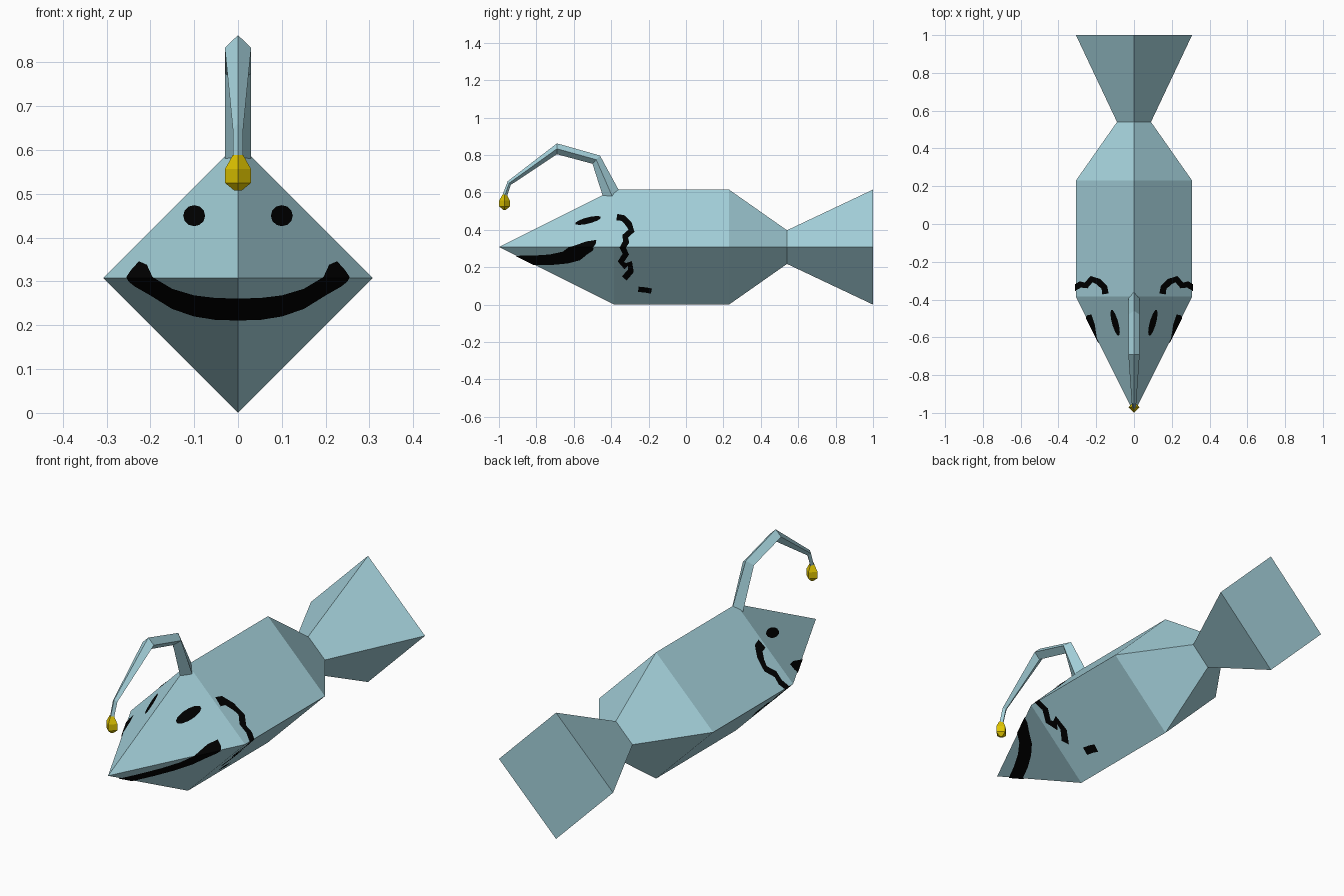
import bpy, bmesh, math
from mathutils import Vector

if "Cube" in bpy.data.objects:
    bpy.data.objects.remove(bpy.data.objects["Cube"])

C = 0.3075          # height of the body axis
R = 0.3075          # body half width
NOSE, CHEEK = -1.0, -0.385
LIFT = 0.004        # height of painted plates above the skin


def material(name, rgb):
    m = bpy.data.materials.new(name)
    m.diffuse_color = (*rgb, 1)
    m.use_nodes = True
    m.node_tree.nodes["Principled BSDF"].inputs["Base Color"].default_value = m.diffuse_color
    return m


BLUE = material("pale_blue", (0.38, 0.65, 0.72))
YELLOW = material("lure_yellow", (0.75, 0.56, 0.0))
BLACK = material("black", (0.0, 0.0, 0.0))


def finish(name, bm, mat):
    me = bpy.data.meshes.new(name)
    bm.to_mesh(me)
    bm.free()
    me.materials.append(mat)
    ob = bpy.data.objects.new(name, me)
    bpy.context.collection.objects.link(ob)
    return ob


def diamond_loft(name, rings, mat):
    """Four-sided loft; each ring = (y, z, half width in x, normal y, normal z)."""
    bm = bmesh.new()
    loops = []
    for y, z, rx, ny, nz in rings:
        pts = [(rx, y, z), (0, y + ny, z + nz), (-rx, y, z), (0, y - ny, z - nz)]
        loops.append([bm.verts.new(p) for p in pts])
    for a, b in zip(loops, loops[1:]):
        for i in range(4):
            j = (i + 1) % 4
            bm.faces.new((a[i], a[j], b[j], b[i]))
    bm.faces.new(loops[0])
    bm.faces.new(loops[-1])
    bmesh.ops.remove_doubles(bm, verts=bm.verts, dist=0.0005)
    bmesh.ops.dissolve_degenerate(bm, edges=bm.edges, dist=0.0001)
    bmesh.ops.recalc_face_normals(bm, faces=bm.faces)
    return finish(name, bm, mat)


def on_face(u, v):
    """Project (x, z) from the front onto the pointed head."""
    r = abs(u) + abs(v - C) - LIFT
    return Vector((u, NOSE + r / R * (CHEEK - NOSE), v))


def on_side(sign):
    """Project (y, z) sideways onto the head and flank."""
    def f(u, v):
        r = R * min(1, (u - NOSE) / (CHEEK - NOSE))
        return Vector((sign * (r - abs(v - C) + LIFT), u, v))
    return f


def paint(name, edge_a, edge_b, project, folds):
    """Plate between two 2D edges, cut along the body folds and laid on the skin."""
    bm = bmesh.new()
    a = [bm.verts.new((u, v, 0)) for u, v in edge_a]
    b = [bm.verts.new((u, v, 0)) for u, v in edge_b]
    for i in range(len(a) - 1):
        bm.faces.new((a[i], a[i + 1], b[i + 1], b[i]))
    bmesh.ops.remove_doubles(bm, verts=bm.verts, dist=0.0005)
    for co, no in folds:
        bmesh.ops.bisect_plane(bm, geom=bm.verts[:] + bm.edges[:] + bm.faces[:],
                               plane_co=co, plane_no=no, dist=1e-5)
    bmesh.ops.triangulate(bm, faces=bm.faces)
    for v in bm.verts:
        v.co = project(v.co.x, v.co.y)
    bm.normal_update()
    for f in bm.faces:
        c = f.calc_center_median()
        if f.normal.dot(Vector((c.x, 0, c.z - C))) < 0:
            f.normal_flip()
    return finish(name, bm, BLACK)


def stroke(path, half):
    """Two edges either side of a centre line."""
    pts = [Vector(p) for p in path]
    a, b = [], []
    for i, p in enumerate(pts):
        t = (pts[min(i + 1, len(pts) - 1)] - pts[max(i - 1, 0)]).normalized()
        n = Vector((-t.y, t.x)) * half
        a.append(p + n)
        b.append(p - n)
    return a, b


MID = ((0, C, 0), (0, 1, 0))
FRONT_FOLDS = [MID, ((0, 0, 0), (1, 0, 0))]
SIDE_FOLDS = [MID, ((CHEEK, 0, 0), (1, 0, 0))]

# Body with tail fin
T = 0.09
diamond_loft("body_and_tail", [(y, C, r, 0, r) for y, r in
             [(NOSE, 0), (CHEEK, R), (0.23, R), (0.54, T), (1.0, R)]], BLUE)

# Bent stalk and its lure
diamond_loft("lure_stalk", [
    (-0.395, 0.580, 0.030, 0.045, 0.015),
    (-0.480, 0.775, 0.030, 0.020, 0.022),
    (-0.690, 0.833, 0.030, 0.000, 0.029),
    (-0.945, 0.650, 0.012, -0.008, 0.010),
    (-0.970, 0.580, 0.011, -0.012, 0.004)], BLUE)
diamond_loft("lure_bulb", [(-0.97, z, r, 0.95 * r, 0) for z, r in
             [(0.588, 0.012), (0.556, 0.03), (0.525, 0.03), (0.507, 0.008)]], YELLOW)

# Smile, mirrored about the middle
top = [(0, 0.261), (0.05, 0.262), (0.10, 0.268), (0.15, 0.283), (0.195, 0.310),
       (0.208, 0.338), (0.226, 0.346), (0.245, 0.325)]
low = [(0, 0.211), (0.05, 0.212), (0.10, 0.220), (0.15, 0.237), (0.20, 0.268),
       (0.235, 0.288), (0.25, 0.300), (0.255, 0.310)]


def mirrored(e):
    return [(-x, z) for x, z in reversed(e[1:])] + e


paint("smile", mirrored(top), mirrored(low), on_face, FRONT_FOLDS)

gill = [(-0.37, 0.468), (-0.335, 0.462), (-0.305, 0.430), (-0.292, 0.395),
        (-0.325, 0.365), (-0.320, 0.335), (-0.338, 0.305), (-0.322, 0.270),
        (-0.348, 0.230), (-0.325, 0.205), (-0.300, 0.220), (-0.295, 0.180),
        (-0.330, 0.140)]

for sign, side in ((1, "right"), (-1, "left")):
    # Eyes
    arc = [math.pi * i / 6 for i in range(7)]
    paint(f"eye_{side}",
          [(sign * 0.1 + 0.025 * math.cos(t), 0.45 + 0.024 * math.sin(t)) for t in arc],
          [(sign * 0.1 + 0.025 * math.cos(t), 0.45 - 0.024 * math.sin(t)) for t in arc],
          on_face, [])
    # Wavy gill lines
    paint(f"gill_{side}", *stroke(gill, 0.017), on_side(sign), SIDE_FOLDS)

# Small spot low on the right flank
paint("flank_spot", *stroke([(-0.255, 0.082), (-0.215, 0.078), (-0.185, 0.072)], 0.014),
      on_side(1), SIDE_FOLDS)
